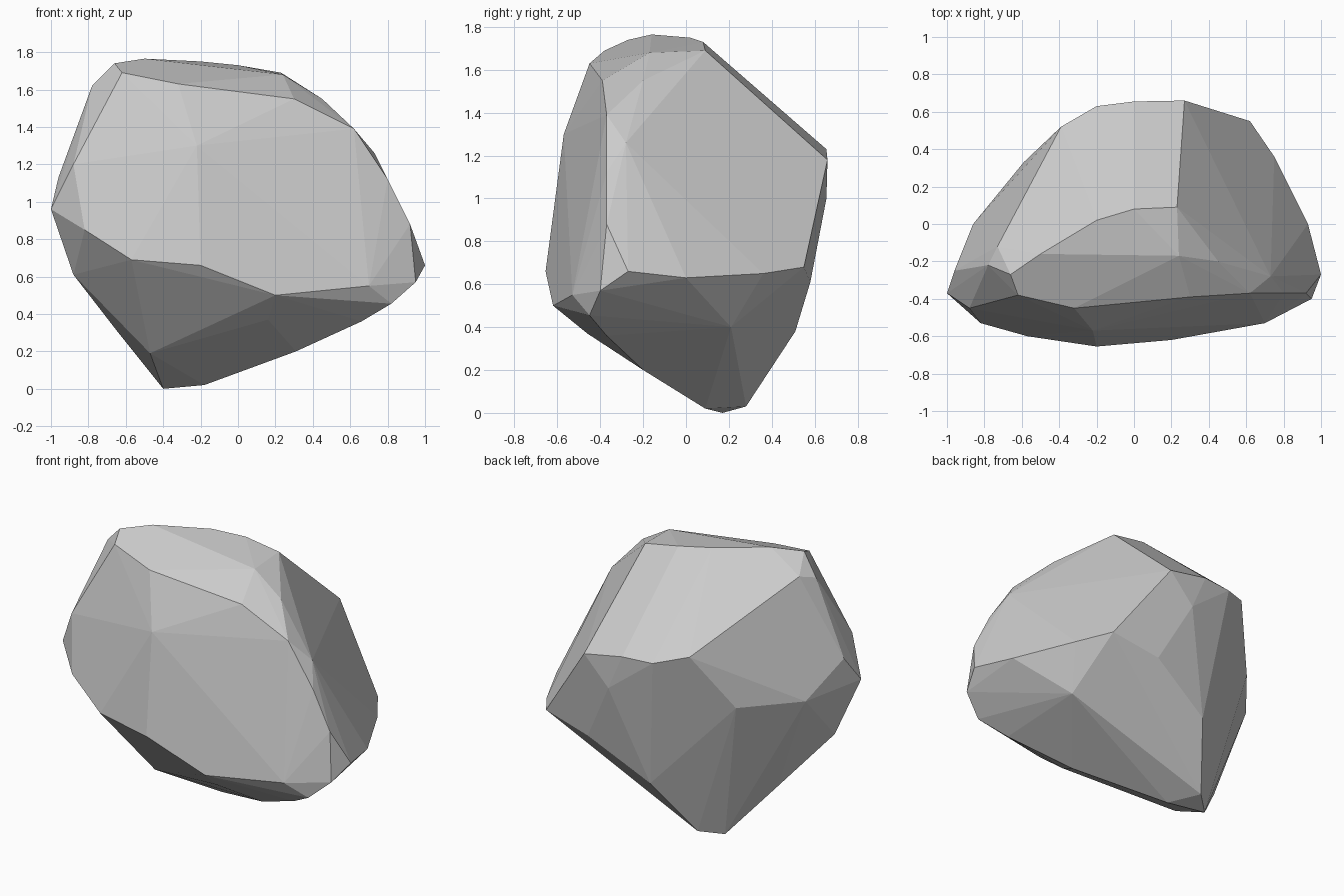
import bpy, bmesh, math

# Corner points of the faceted boulder; every flat facet is a face of their hull
crown = [(-.50, -.16, 1.765), (-.66, -.27, 1.74), (-.62, -.38, 1.69),
         (-.32, -.45, 1.63), (.30, -.39, 1.55), (.62, -.37, 1.39),
         (-.20, .02, 1.75), (.00, .08, 1.73), (.23, .09, 1.69),
         (.24, -.17, 1.68), (.45, -.20, 1.55), (-.73, -.12, 1.65),
         (-.78, -.22, 1.62)]
front = [(-.22, -.57, 1.30), (-.20, -.655, .66), (.20, -.62, .50),
         (.70, -.53, .55), (-.57, -.60, .69), (-.82, -.53, .85),
         (-.88, -.45, 1.20)]
left = [(-1.0, -.37, .96), (-.96, -.25, 1.13), (-.86, .00, .92),
        (-.88, -.27, .61)]
right = [(.73, -.28, 1.26), (.80, -.37, 1.12), (.92, -.37, .88),
         (1.0, -.27, .66), (.95, -.40, .57), (.93, .00, .63),
         (.75, .36, .65)]
back = [(.27, .66, 1.18), (.00, .655, 1.23), (-.20, .63, 1.23),
        (-.39, .52, 1.28), (-.59, .33, .93), (.10, .655, 1.00),
        (.62, .55, .68), (.30, .58, .61), (-.10, .51, .38)]
base = [(.65, .21, .40), (.82, -.45, .455), (.66, -.37, .36),
        (.31, -.20, .20), (.16, -.46, .37), (-.47, -.18, .19),
        (-.64, -.03, .30), (-.40, .17, .00), (-.18, .09, .02),
        (-.28, .28, .03)]

bm = bmesh.new()
for p in crown + front + left + right + back + base:
    bm.verts.new(p)
hull = bmesh.ops.convex_hull(bm, input=bm.verts)
loose = {g for g in hull["geom_interior"] + hull["geom_unused"]
         if isinstance(g, bmesh.types.BMVert)}
bmesh.ops.delete(bm, geom=list(loose), context='VERTS')

# Merge nearly coplanar triangles into broad flat facets
bmesh.ops.dissolve_limit(bm, angle_limit=math.radians(3),
                         verts=bm.verts, edges=bm.edges)
bmesh.ops.recalc_face_normals(bm, faces=bm.faces)

mesh = bpy.data.meshes.new("boulder")
bm.to_mesh(mesh)
bm.free()
boulder = bpy.data.objects.new("boulder", mesh)
bpy.context.collection.objects.link(boulder)
